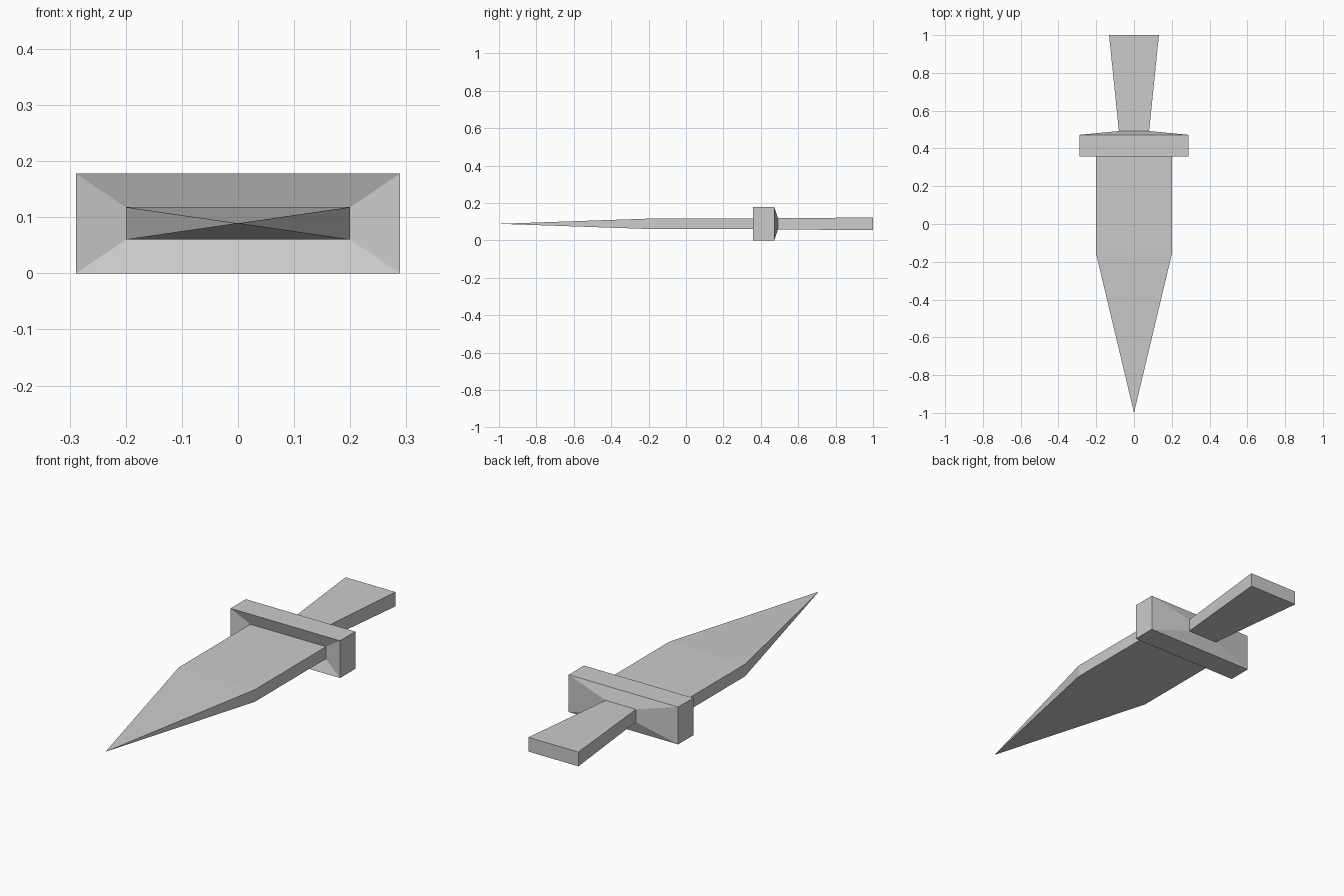
import bpy
import bmesh

MID_Z = 0.089

cube = bpy.data.objects.get("Cube")
if cube:
    bpy.data.objects.remove(cube, do_unlink=True)

# One plain grey for the whole model
grey = bpy.data.materials.new("plain grey")
grey.use_nodes = True
colour = (0.6, 0.6, 0.6, 1)
grey.diffuse_color = colour
grey.node_tree.nodes["Principled BSDF"].inputs["Base Color"].default_value = colour


def loft(name, sections, tip=None, cap_end=False):
    """Skin rectangular sections (y, half width, half height) along y."""
    bm = bmesh.new()
    rings = []
    for y, w, h in sections:
        corners = ((-w, -h), (w, -h), (w, h), (-w, h))
        rings.append([bm.verts.new((x, y, MID_Z + z)) for x, z in corners])
    for a, b in zip(rings, rings[1:]):
        for i in range(4):
            j = (i + 1) % 4
            bm.faces.new((a[i], a[j], b[j], b[i]))
    if tip is not None:
        apex = bm.verts.new((0, tip, MID_Z))
        for i in range(4):
            bm.faces.new((apex, rings[0][(i + 1) % 4], rings[0][i]))
    if cap_end:
        bm.faces.new(rings[-1][::-1])
    bm.normal_update()
    mesh = bpy.data.meshes.new(name)
    bm.to_mesh(mesh)
    bm.free()
    mesh.materials.append(grey)
    obj = bpy.data.objects.new(name, mesh)
    bpy.context.collection.objects.link(obj)
    return obj


# Blade: straight body running forward to a point
loft("blade", [(-0.16, 0.2, 0.029), (0.378, 0.2, 0.029)], tip=-1)

# Guard: dished front around the blade root, tapered back around the grip
loft("guard", [(0.378, 0.2, 0.029), (0.357, 0.289, MID_Z),
               (0.472, 0.289, MID_Z), (0.492, 0.08, 0.03)])

# Grip: flares towards the flat pommel end
loft("grip", [(0.492, 0.08, 0.03), (1, 0.132, 0.034)], cap_end=True)

# Make every face point outwards
for name, flip in (("blade", False), ("guard", False), ("grip", False)):
    mesh = bpy.data.objects[name].data
    bm = bmesh.new()
    bm.from_mesh(mesh)
    bmesh.ops.recalc_face_normals(bm, faces=bm.faces)
    # The widest side face must look along +x
    side = max(bm.faces, key=lambda f: f.calc_center_median().x)
    if side.normal.x < 0:
        bmesh.ops.reverse_faces(bm, faces=bm.faces)
    bm.to_mesh(mesh)
    bm.free()
